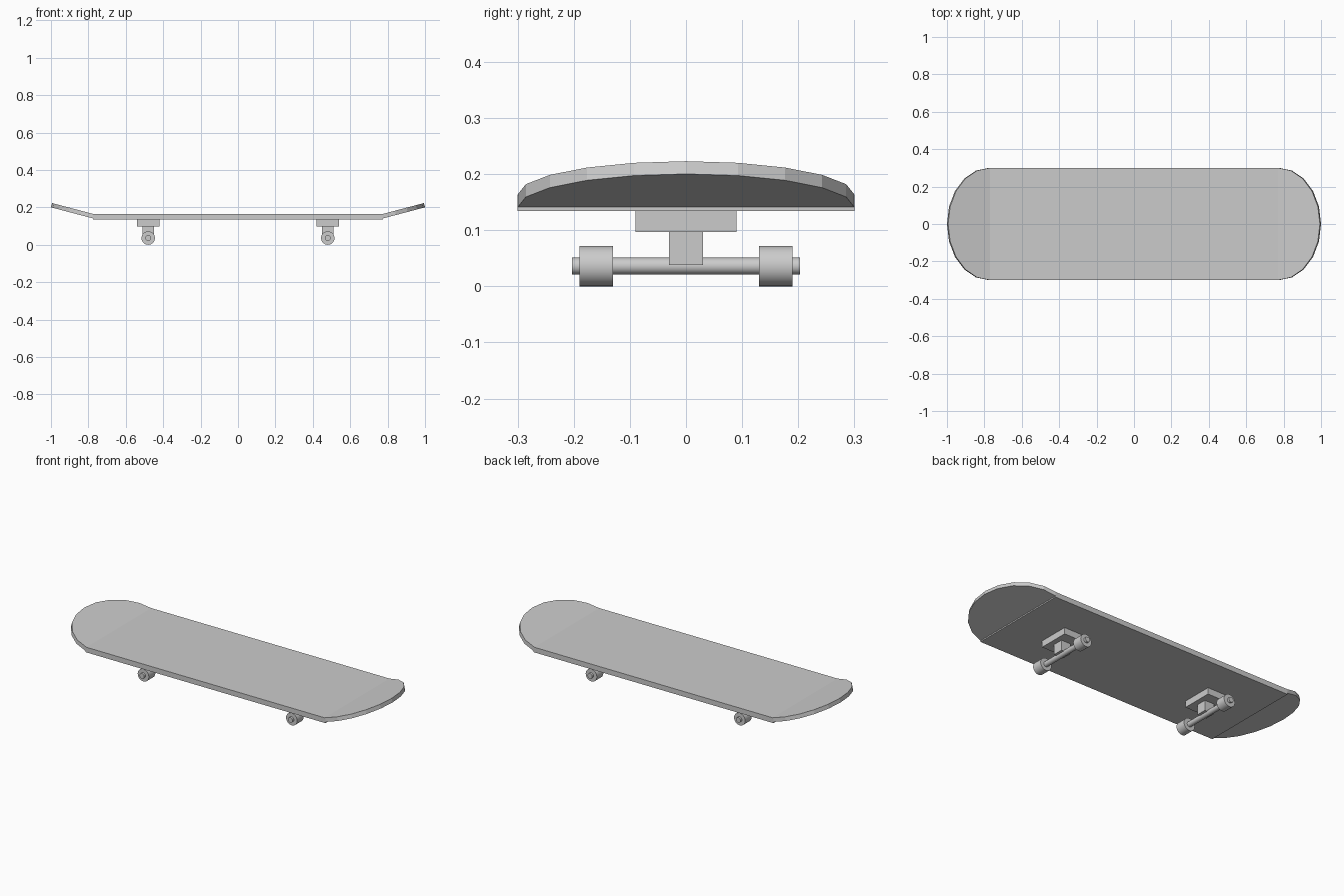
import bpy, bmesh, math
from mathutils import Matrix

if "Cube" in bpy.data.objects:
    bpy.data.objects.remove(bpy.data.objects["Cube"])

FLAT = 0.776      # half length of the flat deck
TILT = math.radians(14.8)


def box(name, x, y, z0, z1, cx=0):
    bpy.ops.mesh.primitive_cube_add(size=1, location=(cx, 0, (z0 + z1) / 2))
    ob = bpy.context.object
    ob.name = name
    ob.scale = (2 * x, 2 * y, z1 - z0)
    return ob


def cylinder(name, r, depth, x, y, z):
    bpy.ops.mesh.primitive_cylinder_add(vertices=32, radius=r, depth=depth,
                                        location=(x, y, z), rotation=(math.pi / 2, 0, 0))
    bpy.context.object.name = name
    bpy.ops.object.shade_smooth_by_angle(angle=math.radians(40))


def kick(name, turn):
    # Half-ellipse plate, tilted up and placed at one end of the deck
    bm = bmesh.new()
    length = 0.224 / math.cos(TILT)
    pts = [math.radians(-90 + 18 * i) for i in range(11)]
    face = bm.faces.new([bm.verts.new((length * math.cos(a), 0.3 * math.sin(a), 0)) for a in pts])
    top = bmesh.ops.extrude_face_region(bm, geom=[face])["geom"]
    bmesh.ops.translate(bm, vec=(0, 0, 0.0235),
                        verts=[v for v in top if isinstance(v, bmesh.types.BMVert)])
    bmesh.ops.recalc_face_normals(bm, faces=bm.faces)
    bm.transform(Matrix.Rotation(turn, 4, 'Z') @ Matrix.Translation((FLAT, 0, 0.141))
                 @ Matrix.Rotation(-TILT, 4, 'Y'))
    me = bpy.data.meshes.new(name)
    bm.to_mesh(me)
    bm.free()
    bpy.context.collection.objects.link(bpy.data.objects.new(name, me))


# Deck with upturned ends
box("deck", FLAT, 0.3, 0.134, 0.164)
kick("nose", 0)
kick("tail", math.pi)

# Trucks and wheels
for end, x in (("front", 0.48), ("rear", -0.48)):
    box(end + "_baseplate", 0.06, 0.09, 0.097, 0.134, x)
    box(end + "_hanger", 0.03, 0.03, 0.038, 0.097, x)
    cylinder(end + "_axle", 0.015, 0.406, x, 0, 0.036)
    for side, y in (("left", 0.16), ("right", -0.16)):
        cylinder(f"{end}_{side}_wheel", 0.036, 0.06, x, y, 0.036)
